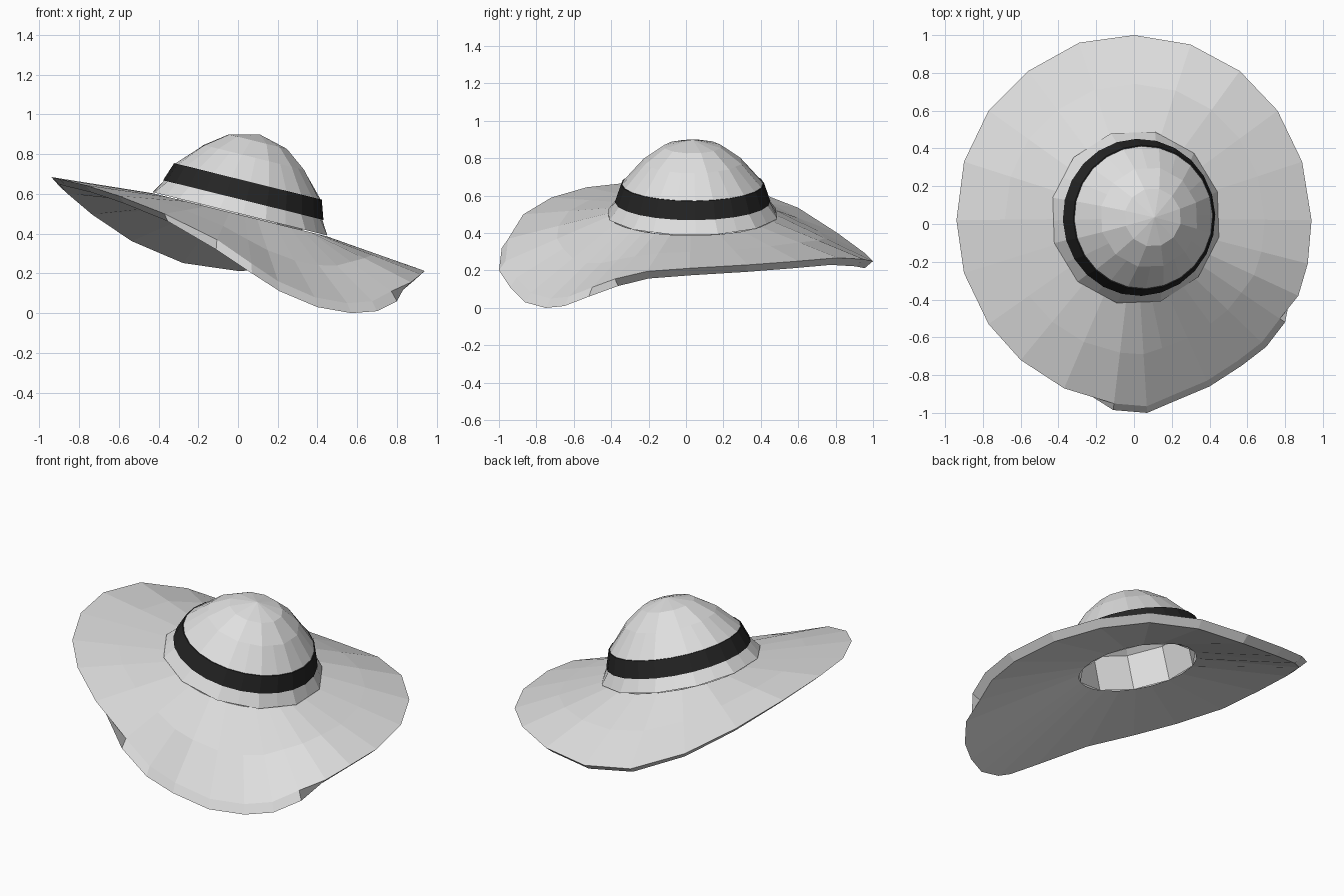
import bpy, bmesh, math
from mathutils import Vector

if "Cube" in bpy.data.objects:
    bpy.data.objects.remove(bpy.data.objects["Cube"])


def material(name, col):
    m = bpy.data.materials.new(name)
    m.diffuse_color = (*col, 1)
    m.use_nodes = True
    m.node_tree.nodes["Principled BSDF"].inputs["Base Color"].default_value = m.diffuse_color
    return m


FELT = material("light grey felt", (0.74, 0.74, 0.74))
BLACK = material("black ribbon", (0.018, 0.018, 0.018))

# tilted crown frame: centre of the ribbon's top edge, leaning towards +x
ORIGIN = Vector((0.05, 0.035, 0.663))
UP = Vector((0.24, 0, 0.97)).normalized()
SIDE = Vector((UP.z, 0, -UP.x))
START = math.radians(17)


def crown_point(a, r, h):
    return ORIGIN + SIDE * (r * math.cos(a)) + Vector((0, r * math.sin(a), 0)) + UP * h


def loft(name, rings, mat, tip=None, closed=False):
    """Skin a list of equal-length point rings; optional tip point, or closed section."""
    bm = bmesh.new()
    vs = [[bm.verts.new(p) for p in ring] for ring in rings]
    n = len(vs[0])
    pairs = list(zip(vs, vs[1:])) + ([(vs[-1], vs[0])] if closed else [])
    for a, b in pairs:
        for i in range(n):
            j = (i + 1) % n
            bm.faces.new((a[i], a[j], b[j], b[i]))
    if tip is not None:
        t = bm.verts.new(tip)
        for i in range(n):
            bm.faces.new((vs[-1][i], vs[-1][(i + 1) % n], t))
    bmesh.ops.recalc_face_normals(bm, faces=bm.faces)
    me = bpy.data.meshes.new(name)
    bm.to_mesh(me)
    bm.free()
    me.materials.append(mat)
    ob = bpy.data.objects.new(name, me)
    bpy.context.collection.objects.link(ob)
    return ob


def ring(r, h, flat=False, n=24):
    """Ring in the crown frame; flat makes a 12-sided outline from 24 points."""
    k = math.cos(math.pi / 12) if flat else 1
    return [crown_point(START + math.tau * i / n, r * (k if i % 2 else 1), h) for i in range(n)]


# crown: faceted dome, round where the ribbon sits
crown = [ring(0.465, -0.168, True), ring(0.410, -0.097), ring(0.377, 0.0),
         ring(0.268, 0.124, True), ring(0.155, 0.206, True)]
loft("crown", crown, FELT, tip=crown_point(0, 0, 0.244))

# ribbon: thin band around the crown
loft("ribbon", [ring(0.416, -0.097), ring(0.383, 0.0), ring(0.375, 0.0), ring(0.408, -0.097)],
     BLACK, closed=True)

# lining: near-vertical wall inside the head opening, closed by a low dome
lining = [ring(r, h, n=10) for r, h in [(0.34, -0.205), (0.335, 0.0), (0.24, 0.10), (0.12, 0.18)]]
loft("lining", lining, FELT, tip=crown_point(0, 0, 0.215))

# brim: wavy outline, high on the left and dipping at the front right
outline = [
    (0.94, 0.02, 0.212), (0.89, 0.33, 0.23), (0.76, 0.60, 0.25), (0.56, 0.81, 0.268),
    (0.30, 0.95, 0.26), (0.0, 1.0, 0.25), (-0.29, 0.96, 0.29), (-0.56, 0.81, 0.40),
    (-0.77, 0.60, 0.535), (-0.90, 0.33, 0.64), (-0.94, 0.02, 0.685), (-0.90, -0.26, 0.675),
    (-0.77, -0.53, 0.645), (-0.60, -0.72, 0.59), (-0.37, -0.87, 0.50), (-0.11, -0.985, 0.37),
    (0.07, -1.0, 0.25), (0.21, -0.94, 0.16), (0.40, -0.86, 0.08), (0.57, -0.75, 0.05),
    (0.70, -0.65, 0.06), (0.80, -0.52, 0.11), (0.87, -0.38, 0.155), (0.92, -0.21, 0.195)]
edge = [Vector(p) for p in outline]
angles = [math.atan2(p.y - 0.04, p.x - 0.01) for p in edge]


def rim(p, a, lower):
    """Rim undercuts all round, but rolls outward on the front-right dip."""
    rolled = math.radians(-102) < a < math.radians(-28)
    k = (1.0 if lower else 0.965) if rolled else (0.955 if lower else 1.0)
    drop = (0.05 if rolled else 0.038) if lower else 0
    return Vector((p.x * k, p.y * k, p.z - drop))


top = [rim(p, a, False) for p, a in zip(edge, angles)]
under = [rim(p, a, True) for p, a in zip(edge, angles)]
base = [crown_point(a, 0.45, -0.173) for a in angles]
hole = [crown_point(a, 0.338, -0.205) for a in angles]
mid = [b.lerp(t, 0.5) for b, t in zip(base, top)]

# upper skin, rim, then the underside back to the head opening
loft("brim", [base, mid, top, under, hole], FELT, closed=True)
